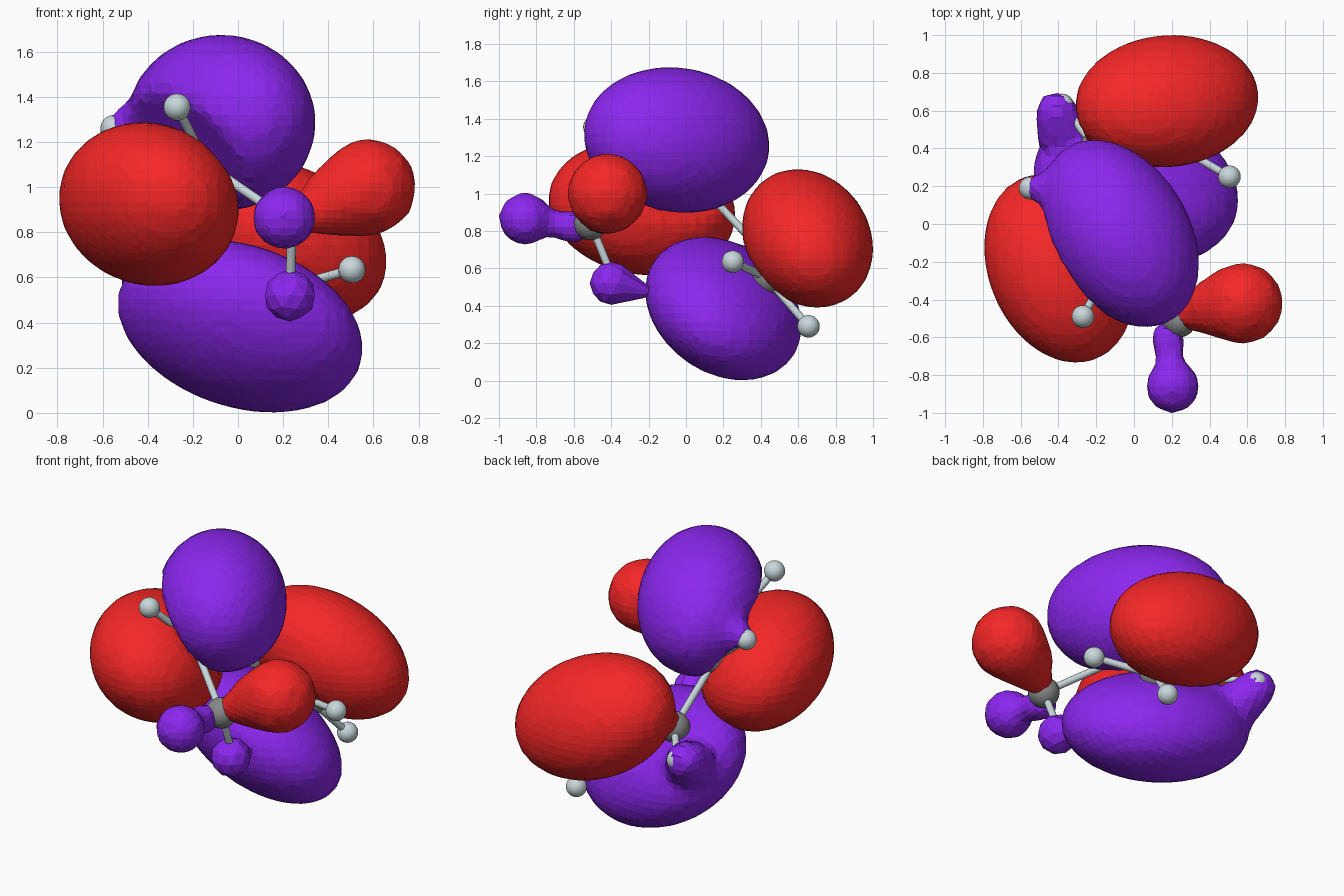
import bpy, bmesh
from math import sqrt
from mathutils import Vector, Matrix

if "Cube" in bpy.data.objects:
    bpy.data.objects.remove(bpy.data.objects["Cube"])


def material(name, rgb):
    m = bpy.data.materials.new(name)
    m.diffuse_color = (*rgb, 1)
    m.use_nodes = True
    m.node_tree.nodes["Principled BSDF"].inputs["Base Color"].default_value = m.diffuse_color
    return m


PURPLE = material("purple", (0.26, 0.02, 0.86))
RED = material("red", (0.92, 0.02, 0.02))
PALE = material("pale", (0.58, 0.68, 0.71))
DARK = material("dark_grey", (0.24, 0.25, 0.25))


def finish(bm, name, mat, smooth=False):
    me = bpy.data.meshes.new(name)
    bmesh.ops.recalc_face_normals(bm, faces=bm.faces[:])
    for f in bm.faces:
        f.smooth = smooth
    bm.to_mesh(me)
    bm.free()
    me.materials.append(mat)
    ob = bpy.data.objects.new(name, me)
    bpy.context.collection.objects.link(ob)
    return ob


def skew_ellipsoid(c, a, tilt):
    """Matrix of an ellipsoid with half extents a and xy, xz, yz tilt terms."""
    xy, xz, yz = tilt
    l11 = a[0]
    l21, l31 = xy / l11, xz / l11
    l22 = sqrt(a[1] ** 2 - l21 ** 2)
    l32 = (yz - l21 * l31) / l22
    l33 = sqrt(a[2] ** 2 - l31 ** 2 - l32 ** 2)
    m = Matrix(((l11, 0, 0), (l21, l22, 0), (l31, l32, l33)))
    return Matrix.Translation(c) @ m.to_4x4()


def add_taper(bm, balls):
    """Convex hull around a few balls given as (x, y, z, radius)."""
    hull = bmesh.new()
    for x, y, z, r in balls:
        bmesh.ops.create_icosphere(hull, subdivisions=2, radius=r,
                                   matrix=Matrix.Translation((x, y, z)))
    points = [v.co.copy() for v in hull.verts]
    hull.clear()
    for p in points:
        hull.verts.new(p)
    bmesh.ops.convex_hull(hull, input=hull.verts[:])
    loose = [v for v in hull.verts if not v.link_faces]
    bmesh.ops.delete(hull, geom=loose, context="VERTS")
    temp = bpy.data.meshes.new("temp")
    hull.to_mesh(temp)
    hull.free()
    bm.from_mesh(temp)
    bpy.data.meshes.remove(temp)


def merge(ob, size):
    mod = ob.modifiers.new("merge", "REMESH")
    mod.mode = "VOXEL"
    mod.voxel_size = size


def big_lobe(name, mat, c, a, tilt, pair, plane_no, tapers=()):
    bm = bmesh.new()
    c = Vector(c)
    bmesh.ops.create_icosphere(bm, subdivisions=4, radius=1, matrix=skew_ellipsoid(c, a, tilt))
    # flat side along the nodal plane
    mid = (pair[0] + pair[1]) / 2
    no = Vector(plane_no).normalized()
    if (c - mid).dot(no) < 0:
        no = -no
    bmesh.ops.bisect_plane(bm, geom=bm.verts[:] + bm.edges[:] + bm.faces[:],
                           plane_co=mid + no * 0.015, plane_no=no, clear_inner=True)
    bmesh.ops.holes_fill(bm, edges=[e for e in bm.edges if e.is_boundary], sides=0)
    # root of the lobe over its two carbons
    roots = [(*(p + no * 0.085), 0.085) for p in pair]
    add_taper(bm, roots + [(*(c + no * 0.03), 0.22)])
    for t in tapers:
        add_taper(bm, t)
    merge(finish(bm, name, mat), 0.048)


def small_lobe(name, mat, *tapers):
    bm = bmesh.new()
    for t in tapers:
        add_taper(bm, t)
    ob = finish(bm, name, mat)
    if len(tapers) > 1:
        merge(ob, 0.04)


# carbon chain and hydrogens
C = [Vector(p) for p in ((0.24, -0.51, 0.84), (-0.14, -0.25, 1.10), (-0.27, 0.09, 1.03),
                         (-0.2, 0.4, 0.70), (0.2, 0.43, 0.55))]
H = [(0, (0.2, -0.86, 0.86)), (0, (0.23, -0.38, 0.52)), (0, (0.56, -0.42, 0.98)),
     (1, (-0.27, -0.49, 1.355)), (2, (-0.55, 0.19, 1.26)), (3, (-0.38, 0.63, 0.63)),
     (4, (0.505, 0.25, 0.635)), (4, (0.3, 0.655, 0.29))]


def atom(name, p, r, mat):
    bm = bmesh.new()
    bmesh.ops.create_uvsphere(bm, u_segments=24, v_segments=14, radius=r,
                              matrix=Matrix.Translation(p))
    finish(bm, name, mat, True)


def bond(name, p, q):
    d = q - p
    m = Matrix.Translation((p + q) / 2) @ d.to_track_quat("Z", "Y").to_matrix().to_4x4()
    bm = bmesh.new()
    bmesh.ops.create_cone(bm, segments=12, radius1=0.021, radius2=0.021, depth=d.length, matrix=m)
    finish(bm, name, PALE, True)


for i, p in enumerate(C):
    atom(f"carbon_{i + 1}", p, 0.09, DARK)
    if i:
        bond(f"chain_bond_{i}", C[i - 1], p)
for i, (k, p) in enumerate(H):
    atom(f"hydrogen_{i + 1}", p, 0.06, PALE)
    bond(f"hydrogen_bond_{i + 1}", C[k], Vector(p))

# four large orbital lobes, in pairs either side of a nodal plane
upper = (C[1:3], (0.71, 0.42, 0.56))
lower = (C[3:5], (0.21, 0.69, 0.69))
big_lobe("top_lobe", PURPLE, (-0.075, -0.05, 1.285), (0.42, 0.498, 0.392), (-0.068, 0, -0.015), *upper,
         tapers=[[(-0.54, 0.19, 1.27, 0.06), (-0.38, 0.18, 1.3, 0.13)]])
big_lobe("left_lobe", RED, (-0.395, -0.235, 0.925), (0.4, 0.502, 0.364), (-0.045, -0.01, -0.02), *upper)
big_lobe("back_lobe", RED, (0.175, 0.65, 0.76), (0.487, 0.352, 0.372), (0.01, -0.045, -0.02), *lower)
big_lobe("bottom_lobe", PURPLE, (0.01, 0.2, 0.385), (0.545, 0.42, 0.385), (-0.04, -0.055, -0.04), *lower,
         tapers=[[(-0.41, 0.59, 0.62, 0.115), (-0.4, 0.48, 0.56, 0.12), (-0.3, 0.36, 0.45, 0.17)]])

# small lobes round the end group
small_lobe("right_lobe", RED, [(0.575, -0.42, 1.0, 0.222), (0.43, -0.44, 0.94, 0.16)],
           [(0.44, -0.44, 0.94, 0.16), (0.28, -0.49, 0.87, 0.07)])
small_lobe("front_lobe", PURPLE, [(0.205, -0.86, 0.865, 0.146)],
           [(0.2, -0.84, 0.86, 0.06), (0.18, -0.6, 0.82, 0.09)])
small_lobe("lower_lobe", PURPLE, [(0.23, -0.4, 0.52, 0.115), (0.21, -0.23, 0.48, 0.04)])
